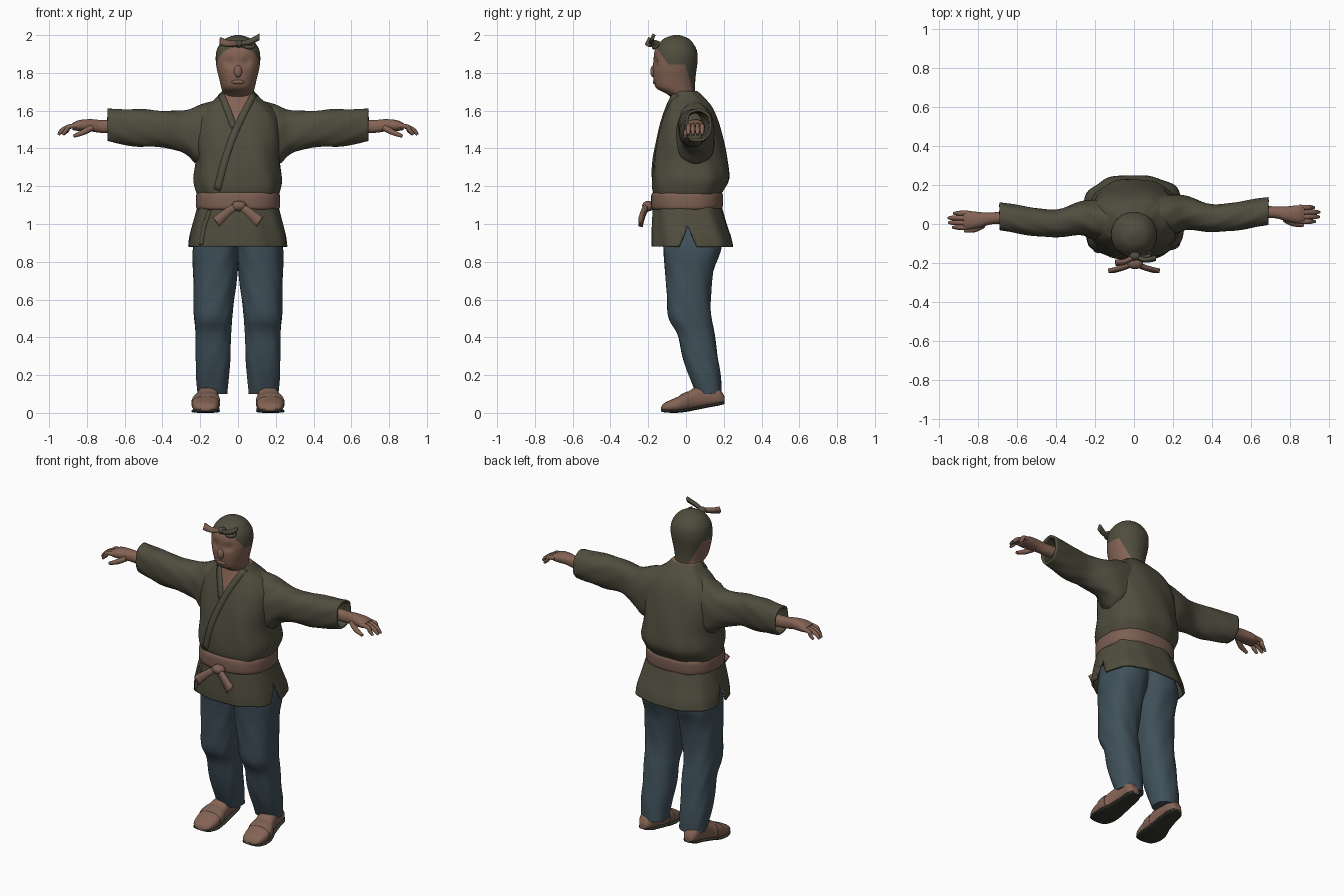
import bpy, bmesh
from math import sin, cos, pi, radians
from mathutils import Vector
from mathutils.bvhtree import BVHTree

if "Cube" in bpy.data.objects:
    bpy.data.objects.remove(bpy.data.objects["Cube"])


def material(name, rgb):
    m = bpy.data.materials.new(name)
    m.use_nodes = True
    m.diffuse_color = (*rgb, 1)
    m.node_tree.nodes["Principled BSDF"].inputs["Base Color"].default_value = (*rgb, 1)
    return m


OLIVE = material("olive cloth", (.08, .075, .048))
SKIN = material("skin", (.23, .125, .088))
BELT = material("belt brown", (.2, .115, .085))
DENIM = material("blue denim", (.05, .08, .102))
SOLE = material("dark sole", (.035, .035, .028))


def finish(name, bm, mats, thick=0, offset=-1):
    """Turn a bmesh into a smooth object, optionally with cloth thickness."""
    bmesh.ops.recalc_face_normals(bm, faces=bm.faces[:])
    me = bpy.data.meshes.new(name)
    bm.to_mesh(me)
    bm.free()
    for m in mats:
        me.materials.append(m)
    for p in me.polygons:
        p.use_smooth = True
    me.set_sharp_from_angle(angle=radians(50))
    ob = bpy.data.objects.new(name, me)
    bpy.context.collection.objects.link(ob)
    if thick:
        mod = ob.modifiers.new("thickness", "SOLIDIFY")
        mod.thickness, mod.offset = thick, offset
    return ob


def spline(rows, steps):
    """Catmull-Rom through rows of numbers."""
    out = []
    for i in range(len(rows) - 1):
        p = [rows[max(i - 1, 0)], rows[i], rows[i + 1], rows[min(i + 2, len(rows) - 1)]]
        for k in range(steps):
            t = k / steps
            out.append([b + .5 * t * (c - a + t * (2*a - 5*b + 4*c - d + t * (3*(b - c) + d - a)))
                        for a, b, c, d in zip(*p)])
    return out + [list(rows[-1])]


def loft(rings, axis="z", side=1, power=2.2, folds=(0, 0, 0), caps=True, n=40, shift=0, steps=4):
    """Skin rounded sections (position, a low, a high, b low, b high) along an axis."""
    bm, prev = bmesh.new(), None
    amp, count, twist = folds
    for t, alo, ahi, blo, bhi in spline(rings, steps):
        ring = []
        for i in range(n):
            g = 2 * pi * i / n
            c, s = cos(g), sin(g)
            f = 1 + amp * sin(count * g + twist * t) * sin(twist * t * .6 + 2 * g)
            a = (alo + ahi) / 2 + f * (ahi - alo) / 2 * abs(c) ** (2 / power) * (1 if c > 0 else -1)
            b = (blo + bhi) / 2 + f * (bhi - blo) / 2 * abs(s) ** (2 / power) * (1 if s > 0 else -1)
            x, y, z = {"z": (a, b, t), "x": (t, a, b), "y": (a, t, b)}[axis]
            ring.append(bm.verts.new((x * side, y + shift, z)))
        if prev:
            for i in range(n):
                j = (i + 1) % n
                bm.faces.new((prev[i], prev[j], ring[j], ring[i]))
        elif caps:
            bm.faces.new(ring)
        prev = ring
    if caps:
        bm.faces.new(prev)
    return bm


def cut(bm, co, no):
    bmesh.ops.bisect_plane(bm, geom=bm.verts[:] + bm.edges[:] + bm.faces[:], plane_co=co, plane_no=no)


def paint(bm, rule):
    for f in bm.faces:
        f.material_index = 1 if rule(f.calc_center_median()) else 0


def tube(name, rows, mat, n=10):
    """Round tapered tube; rows are x, y, z, radius."""
    bm = bmesh.new()
    pts, prev = spline(rows, 4), None
    for k, (x, y, z, r) in enumerate(pts):
        d = Vector(pts[min(k + 1, len(pts) - 1)][:3]) - Vector(pts[max(k - 1, 0)][:3])
        q = d.to_track_quat("Z", "Y")
        ring = [bm.verts.new(Vector((x, y, z)) + q @ Vector((r * cos(2*pi*i/n), r * sin(2*pi*i/n), 0)))
                for i in range(n)]
        if prev:
            for i in range(n):
                bm.faces.new((prev[i], prev[i - 1], ring[i - 1], ring[i]))
        else:
            bm.faces.new(ring)
        prev = ring
    bm.faces.new(prev)
    return finish(name, bm, [mat])


def ribbon(name, rows, across, mat, thick=.018, surface=None):
    """Flat strip; rows are x, y, z, half width. It can be laid onto a front surface."""
    bm, prev = bmesh.new(), None
    for x, y, z, w in spline(rows, 5):
        pair = []
        for s in (-1, 0, 1):
            p = Vector((x, y, z)) + Vector(across).normalized() * w * s
            if surface:
                hit = surface.ray_cast(Vector((p.x, -1, p.z)), Vector((0, 1, 0)))[0]
                p = hit if hit else p
            pair.append(bm.verts.new(p))
        if prev:
            for i in (0, 1):
                bm.faces.new((prev[i], prev[i + 1], pair[i + 1], pair[i]))
        prev = pair
    return finish(name, bm, [mat], thick, 0)


def ball(name, co, size, mat):
    bm = bmesh.new()
    bmesh.ops.create_uvsphere(bm, u_segments=20, v_segments=12, radius=1)
    for v in bm.verts:
        v.co = Vector(co) + v.co * Vector(size)
    return finish(name, bm, [mat])


# Head with a tied head cloth running down the nape
head = loft([(1.58, -.07, .07, -.06, .06), (1.66, -.075, .075, -.075, .055), (1.69, -.08, .08, -.105, .05),
             (1.72, -.088, .088, -.158, .048), (1.77, -.1, .1, -.172, .05), (1.82, -.112, .112, -.175, .056),
             (1.87, -.118, .118, -.172, .062), (1.92, -.113, .113, -.165, .057), (1.96, -.09, .09, -.14, .035),
             (1.985, -.06, .06, -.11, .008), (2, -.015, .015, -.065, -.035)], power=2.1)
for v in head.verts:  # eye sockets
    if v.co.y < -.1:
        d = (abs(v.co.x) - .042) ** 2 + (v.co.z - 1.855) ** 2
        v.co.y += .012 * max(0, 1 - d / .0009)
cut(head, (0, -.095, 1.845), (0, 1.45, 1))
cut(head, (0, 0, 1.845), (0, 0, 1))
cut(head, (0, -.005, 1.845), (0, 1, .3))
paint(head, lambda c: (c.z > 1.845 and c.z > 1.845 - 1.45 * (c.y + .095))
      or c.y > -.005 + (1.845 - c.z) * .3)
finish("head", head, [SKIN, OLIVE])
ball("nose", (0, -.172, 1.808), (.021, .017, .032), SKIN)
ball("mouth", (0, -.165, 1.752), (.034, .011, .012), SKIN)
ball("head_cloth_knot", (.005, -.165, 1.955), (.028, .022, .02), OLIVE)
ribbon("head_cloth_right_tail", [(0, -.17, 1.955, .012), (-.05, -.195, 1.955, .016), (-.095, -.2, 1.968, .02)],
       (0, .5, 1), BELT)
ribbon("head_cloth_left_tail", [(.01, -.17, 1.955, .01), (.06, -.185, 1.965, .013), (.113, -.175, 1.99, .016)],
       (0, .5, 1), OLIVE)
tube("head_cloth_loop", [(.01, -.165, 1.95, .008), (.06, -.17, 1.935, .011), (.085, -.15, 1.945, .008),
                         (.06, -.145, 1.965, .006)], OLIVE)

# Jacket body with an open neckline
torso = loft([(1.14, -.21, .21, -.165, .175), (1.18, -.225, .225, -.178, .2), (1.24, -.235, .235, -.18, .228),
              (1.34, -.222, .222, -.173, .217), (1.45, -.23, .23, -.153, .195), (1.55, -.22, .22, -.125, .168),
              (1.62, -.175, .175, -.1, .138), (1.66, -.125, .125, -.087, .106), (1.705, -.084, .084, -.075, .06)],
             power=2.5, folds=(.022, 7, 9), n=64)
TIP = Vector((-.015, 0, 1.5))
cut(torso, TIP, (.2, 0, .07))
cut(torso, TIP, (.2, 0, -.097))
paint(torso, lambda c: c.y < 0 and c.z > 1.5 and -.35 * (c.z - 1.5) < c.x + .015 < .485 * (c.z - 1.5))
chest = BVHTree.FromBMesh(torso)
finish("jacket_body", torso, [OLIVE, SKIN])
ribbon("left_lapel", [(.083, 0, 1.685, .016), (-.01, 0, 1.5, .018), (-.065, 0, 1.35, .018),
                      (-.11, 0, 1.18, .018)], (1, 0, -.4), OLIVE, .014, chest)
ribbon("right_lapel", [(-.088, 0, 1.685, .016), (-.05, 0, 1.59, .018), (-.022, 0, 1.51, .016)],
       (1, 0, .35), OLIVE, .012, chest)

# Jacket skirt with a slit at each hip
skirt = loft([(.88, -.265, .262, -.182, .25), (.93, -.258, .255, -.183, .24), (1, -.24, .238, -.18, .215),
              (1.1, -.212, .212, -.172, .185)], power=2.6, folds=(.025, 8, 6), caps=False, n=64)
for s in (-1, 1):
    cut(skirt, (0, .01, .99), (0, 1, s * .42))
slit = [f for f in skirt.faces
        if abs(f.calc_center_median().y - .01) < .42 * (.99 - f.calc_center_median().z)]
bmesh.ops.delete(skirt, geom=slit, context="FACES")
front = BVHTree.FromBMesh(skirt)
finish("jacket_skirt", skirt, [OLIVE], .012)
ribbon("skirt_front_edge", [(-.15, 0, 1.07, .01), (-.18, 0, .98, .01), (-.195, 0, .89, .01)], (1, 0, 0),
       OLIVE, .01, front)

# Belt with a front knot and two hanging ends
finish("belt", loft([(1.075, -.21, .21, -.172, .182), (1.09, -.222, .222, -.184, .194),
                     (1.15, -.222, .222, -.184, .196), (1.168, -.212, .212, -.176, .186)], power=2.5, n=64), [BELT])
ball("belt_knot", (.005, -.2, 1.095), (.042, .032, .028), BELT)
for s, label in ((1, "left"), (-1, "right")):
    ribbon("belt_end_" + label, [(s * .01, -.205, 1.095, .018), (s * .06, -.225, 1.06, .022),
                                 (s * .115, -.24, 1.01, .03)], (s * .7, 0, 1), BELT, .022)

for s, label in ((1, "left"), (-1, "right")):
    # The left arm sits slightly further back
    back = .03 if s > 0 else 0
    finish("sleeve_" + label, loft([
        (.08, -.08, .12, 1.36, 1.655), (.2, -.08, .125, 1.31, 1.63), (.28, -.056, .115, 1.37, 1.6),
        (.4, -.067, .075, 1.408, 1.6), (.52, -.06, .085, 1.41, 1.61), (.62, -.045, .1, 1.425, 1.608),
        (.69, -.032, .11, 1.438, 1.61)], "x", s, 2.3, (.04, 5, 22), False, 48, back * .9), [OLIVE], .014)
    finish("hand_" + label, loft([
        (.62, 0, .07, 1.48, 1.55), (.72, 0, .06, 1.482, 1.55), (.78, -.015, .06, 1.49, 1.555),
        (.84, -.028, .066, 1.492, 1.55), (.875, -.022, .062, 1.497, 1.535)], "x", s, 2.3, shift=back, n=24), [SKIN])
    for k, length in enumerate((.93, .95, .952, .925)):
        y = -.017 + k * .024 + back
        tube("finger_%d_%s" % (k + 1, label), [(s * .85, y, 1.52, .014), (s * .895, y, 1.515, .013),
             (s * (length - .02), y, 1.495, .012), (s * length, y, 1.473, .007)], SKIN)
    tube("thumb_" + label, [(s * .775, back - .005, 1.51, .017), (s * .82, back - .028, 1.485, .015),
                            (s * .87, back - .035, 1.465, .009)], SKIN)

    # Trouser leg
    finish("trouser_leg_" + label, loft([
        (.1, .055, .212, .055, .188), (.2, .048, .222, .012, .182), (.3, .04, .225, -.02, .167),
        (.42, .038, .227, -.048, .15), (.5, .033, .234, -.09, .137), (.6, .02, .236, -.1, .132),
        (.75, .002, .237, -.108, .148), (.88, -.01, .236, -.122, .188), (.99, -.01, .2, -.13, .17)],
        "z", s, 2.4, (.03, 5, 17), n=48), [DENIM])

    # Slipper, strap and sole
    shoe = [(-.133, .145, .195, .012, .028), (-.115, .115, .228, .006, .052), (-.06, .1, .243, .003, .078),
            (0, .1, .238, .008, .105), (.05, .102, .22, .018, .135), (.12, .105, .206, .032, .15),
            (.175, .11, .2, .042, .13), (.205, .132, .18, .05, .085)]
    finish("shoe_" + label, loft(shoe, "y", s, 2.5, n=32), [SKIN])
    finish("sole_" + label, loft([(y, a - .003, b + .003, lo - .003, lo + .014) for y, a, b, lo, hi in shoe],
                                 "y", s, 3, n=24), [SOLE])
    finish("shoe_strap_" + label, loft([(-.035, .096, .246, .005, .09), (-.025, .094, .247, .006, .099),
                                        (.005, .095, .242, .009, .112), (.015, .098, .237, .012, .114)],
                                       "y", s, 2.5, n=32), [BELT])
